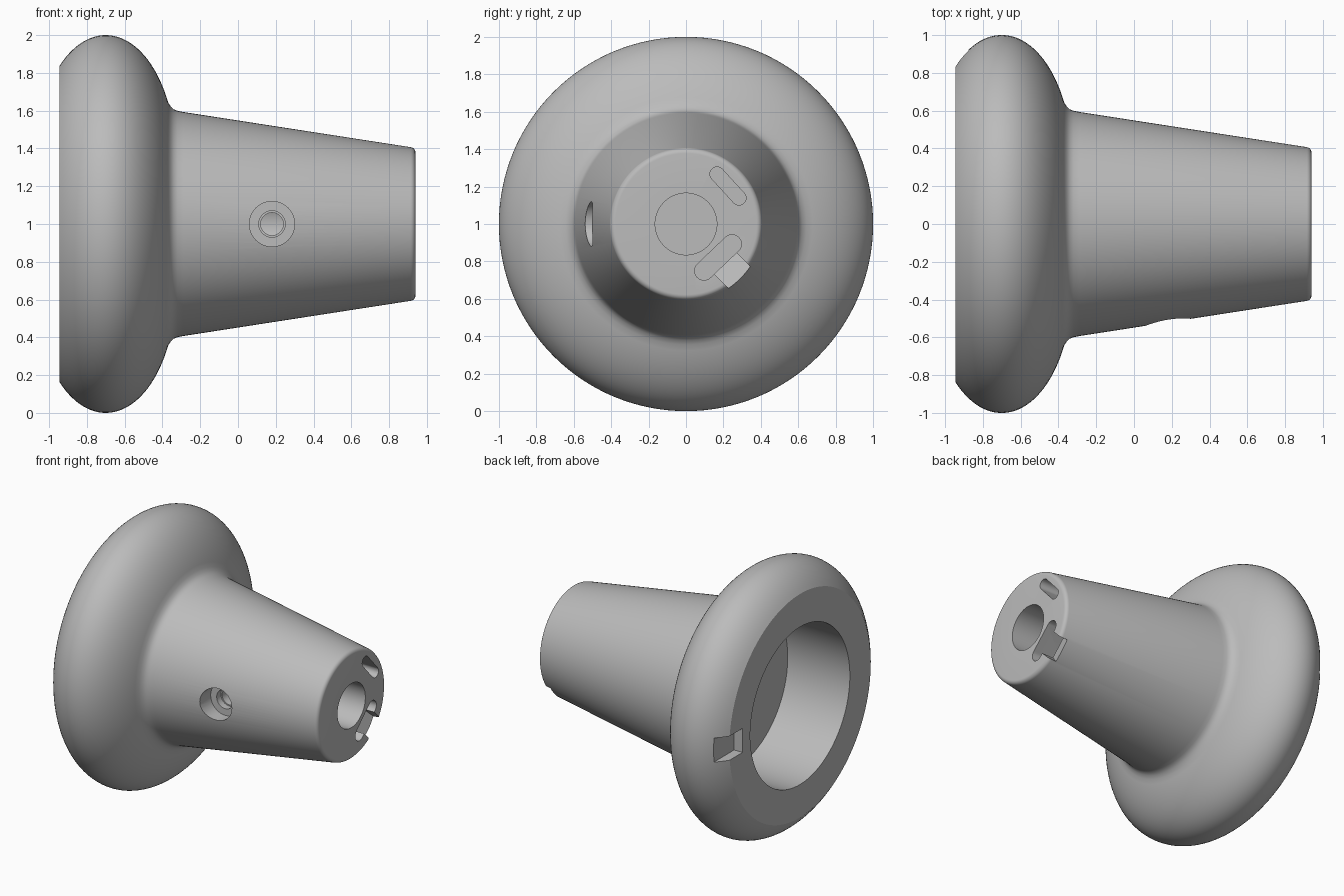
import bpy, bmesh, math
from mathutils import Vector

if "Cube" in bpy.data.objects:
    bpy.data.objects.remove(bpy.data.objects["Cube"])

AXIS_Z = 1.0
SIDES = 128

grey = bpy.data.materials.new("plain grey")
grey.use_nodes = True
COLOR = (0.5, 0.5, 0.5, 1)
grey.diffuse_color = COLOR
grey.node_tree.nodes["Principled BSDF"].inputs["Base Color"].default_value = COLOR


def make_object(name, bm):
    bmesh.ops.recalc_face_normals(bm, faces=bm.faces)
    mesh = bpy.data.meshes.new(name)
    bm.to_mesh(mesh)
    bm.free()
    mesh.materials.append(grey)
    obj = bpy.data.objects.new(name, mesh)
    bpy.context.collection.objects.link(obj)
    return obj


def lathe(name, profile):
    """Revolve (x, radius) points about the long axis."""
    bm = bmesh.new()
    verts = [bm.verts.new((x, 0, AXIS_Z + r)) for x, r in profile]
    edges = [bm.edges.new(pair) for pair in zip(verts, verts[1:])]
    bmesh.ops.spin(bm, geom=verts + edges, cent=(0, 0, AXIS_Z), axis=(1, 0, 0),
                   angle=math.tau, steps=SIDES, use_merge=True)
    bmesh.ops.remove_doubles(bm, verts=bm.verts, dist=1e-5)
    return make_object(name, bm)


def prism(name, outline, origin, u, v, sweep):
    """Extrude a flat outline, laid out along u and v, by the sweep vector."""
    u, v = Vector(u).normalized(), Vector(v).normalized()
    bm = bmesh.new()
    face = bm.faces.new([bm.verts.new(Vector(origin) + u * a + v * b) for a, b in outline])
    new = bmesh.ops.extrude_face_region(bm, geom=[face])["geom"]
    moved = [g for g in new if isinstance(g, bmesh.types.BMVert)]
    bmesh.ops.translate(bm, verts=moved, vec=Vector(sweep))
    return make_object(name, bm)


def capsule(half_length, radius, steps=16):
    """Rounded slot outline; a zero length gives a circle."""
    points = []
    for side in (1, -1):
        for i in range(steps + (1 if half_length else 0)):
            a = math.pi * i / steps - math.pi / 2
            points.append((side * (half_length + radius * math.cos(a)),
                           side * radius * math.sin(a)))
    return points


def cut(target, cutter):
    mod = target.modifiers.new(cutter.name, 'BOOLEAN')
    mod.operation, mod.solver, mod.object = 'DIFFERENCE', 'EXACT', cutter
    bpy.context.view_layer.objects.active = target
    bpy.ops.object.modifier_apply(modifier=mod.name)
    bpy.data.objects.remove(cutter)


# Body: rear cavity, bulging flange, tapered neck and blind front bore
profile = [(-0.43, 0), (-0.43, 0.59), (-0.945, 0.59)]
first, last = -0.245 / 0.37, 0.33 / 0.37
a0, a1 = math.asin(first), math.asin(last)
for i in range(33):
    a = a0 + (a1 - a0) * i / 32
    profile.append((-0.7 + 0.37 * math.sin(a), 0.35 + 0.65 * math.cos(a)))
profile += [(-0.355, 0.621), (-0.34, 0.607), (-0.32, 0.599), (-0.29, 0.593)]
for i in range(7):
    a = math.radians(81 * (1 - i / 6))
    profile.append((0.91 + 0.03 * math.cos(a), 0.377 + 0.03 * math.sin(a)))
profile += [(0.94, 0.165), (-0.1, 0.165), (-0.1, 0)]
body = lathe("tapered_knob", profile)

# Set screw hole in the front side of the neck
for name, radius, start, end in (("counterbore", 0.12, -0.8, -0.41),
                                 ("screw_hole", 0.07, -0.5, -0.36),
                                 ("screw_hole_core", 0.06, -0.4, -0.1)):
    cut(body, prism(name, capsule(0, radius), (0.18, start, AXIS_Z),
                    (1, 0, 0), (0, 0, 1), (0, end - start, 0)))

# Two diagonal slots in the end face
for name, p, q, radius in (("upper_slot", (0.166, 0.267), (0.283, 0.139), 0.038),
                           ("lower_slot", (0.096, -0.25), (0.246, -0.107), 0.05)):
    p, q = Vector((1.1, p[0], AXIS_Z + p[1])), Vector((1.1, q[0], AXIS_Z + q[1]))
    along = q - p
    cut(body, prism(name, capsule(along.length / 2, radius), (p + q) / 2,
                    along, along.cross(Vector((1, 0, 0))), (-0.41, 0, 0)))

# Ramped notch running from the lower slot out to the edge
outward = Vector((0, 1, -1)).normalized()
across = Vector((0, 1, 1)).normalized() * 0.083
cut(body, prism("edge_notch", [(0.25, 1.1), (0.25, 0.83), (0.46, 0.9), (0.46, 1.1)],
                Vector((0, 0, AXIS_Z)) - across, outward, (1, 0, 0), across * 2))

# Key notch in the rear rim
cut(body, prism("rim_notch", [(0.68, -0.09), (1.1, -0.09), (1.1, 0.09), (0.68, 0.09)],
                (-1.1, 0, AXIS_Z), (0, 1, 0), (0, 0, 1), (0.225, 0, 0)))

# Smooth shading with crisp edges
bpy.ops.object.select_all(action='DESELECT')
body.select_set(True)
bpy.context.view_layer.objects.active = body
bpy.ops.object.shade_smooth_by_angle(angle=math.radians(30))
